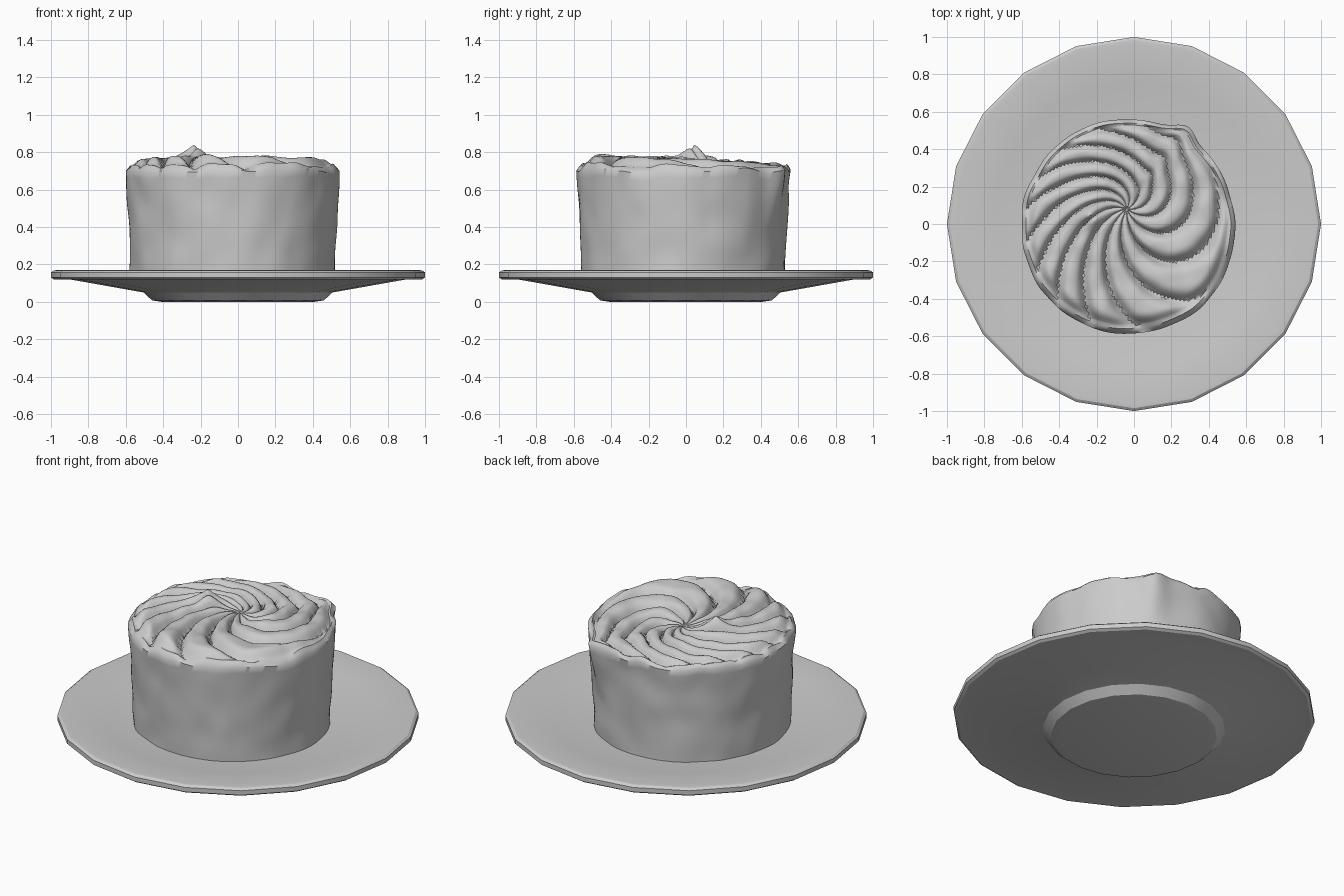
import bpy, bmesh, math
from mathutils import Vector, noise

if "Cube" in bpy.data.objects:
    bpy.data.objects.remove(bpy.data.objects["Cube"])


def finish(name, bm, angle):
    bmesh.ops.recalc_face_normals(bm, faces=bm.faces)
    mesh = bpy.data.meshes.new(name)
    bm.to_mesh(mesh)
    bm.free()
    ob = bpy.data.objects.new(name, mesh)
    bpy.context.collection.objects.link(ob)
    bpy.ops.object.select_all(action='DESELECT')
    ob.select_set(True)
    bpy.context.view_layer.objects.active = ob
    bpy.ops.object.shade_smooth_by_angle(angle=math.radians(angle))
    return ob


def skin(bm, rings, start, end):
    """Bridge rings of points and close both ends with a fan to a point."""
    loops = [[bm.verts.new(p) for p in ring] for ring in rings]
    n = len(loops[0])
    for a, b in zip(loops, loops[1:]):
        for i in range(n):
            j = (i + 1) % n
            bm.faces.new((a[i], a[j], b[j], b[i]))
    for loop, tip in ((loops[0], start), (loops[-1], end)):
        c = bm.verts.new(tip)
        for i in range(n):
            bm.faces.new((loop[i], loop[(i + 1) % n], c))


def wobble(x, y, z, scale):
    return noise.noise(Vector((x, y, z)) * scale)


# Plate: lathed foot, sloping underside, rounded rim and shallow well
profile = [(0.41, 0.0), (0.46, 0.008), (0.505, 0.05), (0.89, 0.118),
           (0.985, 0.12), (1.0, 0.13), (1.0, 0.157), (0.985, 0.168),
           (0.96, 0.17), (0.76, 0.148), (0.50, 0.115)]
SIDES = 20
bm = bmesh.new()
skin(bm, [[(r * math.cos(i * math.tau / SIDES), r * math.sin(i * math.tau / SIDES), z)
           for i in range(SIDES)] for r, z in profile], (0, 0, 0), (0, 0, 0.115))
finish("plate", bm, 22)

# Cake: slightly flared, hand-smoothed side with a swirled frosting top
N, RIDGES = 180, 12
CAKE = Vector((-0.03, -0.015))
SWIRL = Vector((-0.04, 0.08))
PEAK = Vector((-0.23, 0.04))
rings = []


def side_radius(t, h):
    """Radius at angle t and height fraction h, with a bulge at the back right."""
    r = 0.545 + 0.03 * h ** 1.5
    off = (t - 1.03 + math.pi) % math.tau - math.pi
    r += 0.05 * math.exp(-(off / 0.13) ** 2) * max(0, (h - 0.45) / 0.55)
    return r + 0.010 * wobble(math.cos(t), math.sin(t), h, 3.5)


def rim_height(t):
    return 0.70 + 0.022 * wobble(math.cos(t), math.sin(t), 4, 4)


angles = [i * math.tau / N for i in range(N)]
for k in range(17):
    h = k / 16
    ring = []
    for t in angles:
        r = side_radius(t, h)
        ring.append((CAKE.x + r * math.cos(t), CAKE.y + r * math.sin(t),
                     0.105 + (rim_height(t) - 0.105) * h))
    rings.append(ring)


def frosting(x, y, t, s, edge):
    """Height of the piped top: dome, spiral ridges, outer lip and peak."""
    twist = 1.9 + 0.7 * math.sin(t)
    phase = RIDGES * (t - twist * s) / 2
    ridge = abs(math.sin(phase + 0.3 * math.sin(2 * phase))) - 0.55
    fade = min(1, s / 0.35) * min(1, (1 - s) / 0.12)
    body = 0.735 - 0.035 * y
    blend = min(1, (1 - s) / 0.16)
    z = edge + (body - edge) * blend * blend * (3 - 2 * blend)
    z += (0.058 - 0.025 * y) * ridge * fade
    z += 0.018 * math.exp(-((s - 0.965) / 0.02) ** 2)
    d = (Vector((x, y)) - PEAK).length
    z += 0.095 * math.exp(-d / 0.07)
    return z + 0.012 * wobble(x, y, 1, 9)


RINGS = 48
for k in range(1, RINGS):
    s = 1 - k / RINGS
    centre = SWIRL.lerp(CAKE, s)
    ring = []
    for t in angles:
        r = side_radius(t, 1) * s
        x, y = centre.x + r * math.cos(t), centre.y + r * math.sin(t)
        ring.append((x, y, frosting(x, y, t, s, rim_height(t))))
    rings.append(ring)

bm = bmesh.new()
skin(bm, rings, (CAKE.x, CAKE.y, 0.105), (SWIRL.x, SWIRL.y, 0.735))
finish("frosted_cake", bm, 50)
